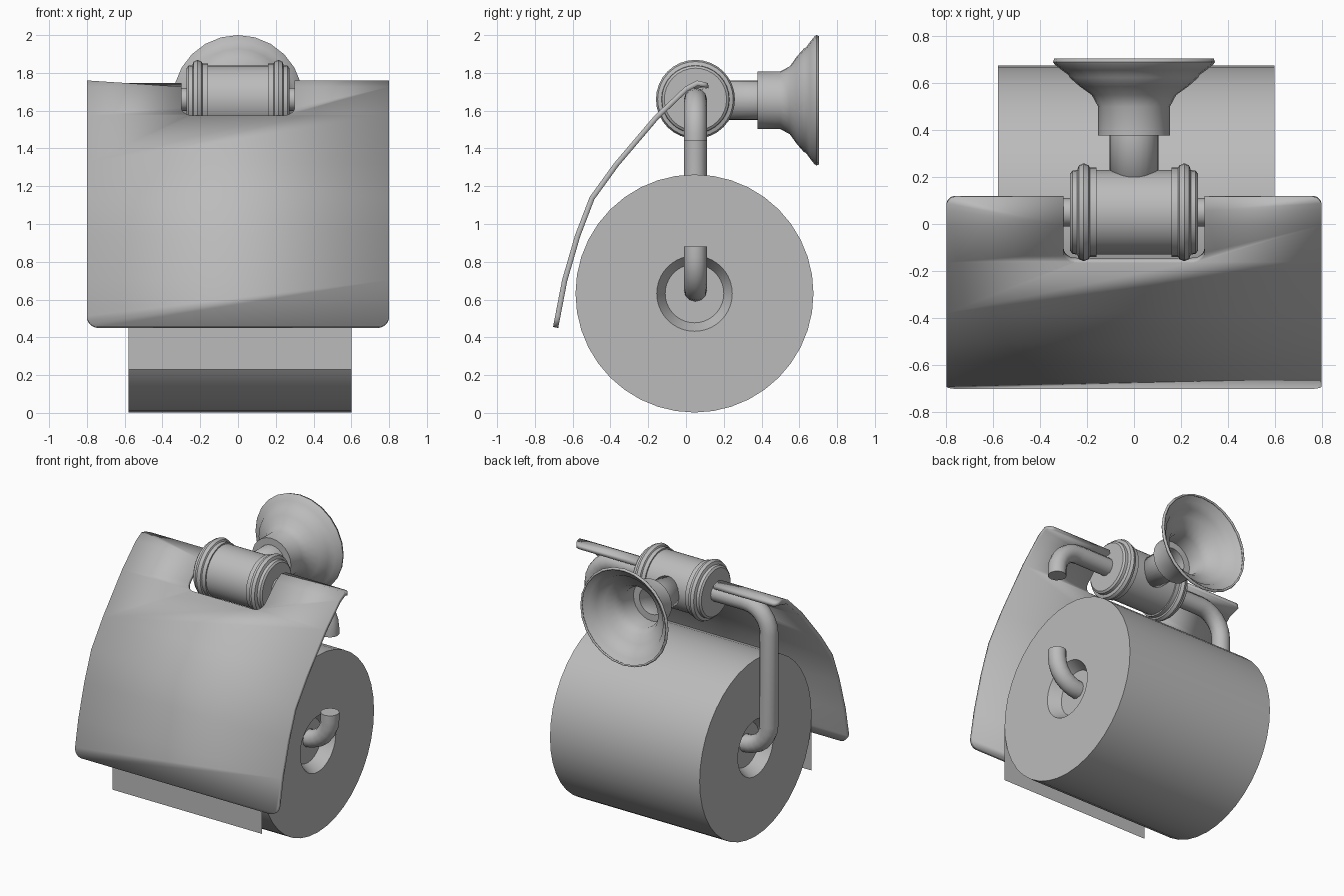
import bpy, bmesh, math
from mathutils import Vector

if "Cube" in bpy.data.objects:
    bpy.data.objects.remove(bpy.data.objects["Cube"])

GREY = (0.5, 0.5, 0.5, 1)
mat = bpy.data.materials.new("plain_grey")
mat.use_nodes = True
mat.diffuse_color = GREY
mat.node_tree.nodes["Principled BSDF"].inputs["Base Color"].default_value = GREY


def finish(bm, name, angle=35):
    """Turn a bmesh into a smooth shaded object with the shared material."""
    mesh = bpy.data.meshes.new(name)
    bm.to_mesh(mesh)
    bm.free()
    mesh.materials.append(mat)
    ob = bpy.data.objects.new(name, mesh)
    bpy.context.collection.objects.link(ob)
    bpy.ops.object.select_all(action="DESELECT")
    ob.select_set(True)
    bpy.context.view_layer.objects.active = ob
    bpy.ops.object.shade_smooth_by_angle(angle=math.radians(angle))
    return ob


def lathe(name, profile, axis, centre, sides):
    """Revolve (distance along axis, radius) pairs about the x or y axis."""
    bm = bmesh.new()
    rings = []
    for d, r in profile:
        ring = []
        for i in range(sides):
            t = math.tau * i / sides
            u, v = r * math.sin(t), r * math.cos(t)
            p = Vector((d, u, v) if axis == "X" else (u, d, v))
            ring.append(bm.verts.new(p + Vector(centre)))
        rings.append(ring)
    for a, b in zip(rings, rings[1:]):
        for i in range(sides):
            j = (i + 1) % sides
            bm.faces.new((a[i], a[j], b[j], b[i]))
    bmesh.ops.remove_doubles(bm, verts=bm.verts, dist=1e-5)
    bmesh.ops.recalc_face_normals(bm, faces=bm.faces)
    return finish(bm, name)


def fillet(corners, steps=6):
    """Round the right-angled corners of a path given as (x, y, radius)."""
    out = []
    for i, (x, y, r) in enumerate(corners):
        p = Vector((x, y))
        if r == 0:
            out.append(p)
            continue
        a = (Vector(corners[i - 1][:2]) - p).normalized()
        b = (Vector(corners[(i + 1) % len(corners)][:2]) - p).normalized()
        c = p + (a + b) * r
        for k in range(steps + 1):
            t = math.pi / 2 * k / steps
            out.append(c - b * r * math.cos(t) - a * r * math.sin(t))
    return out


def rod(name, corners, radius=0.061, y=0.05):
    """Round bar following a filleted path in the xz plane."""
    cu = bpy.data.curves.new(name, "CURVE")
    cu.dimensions = "3D"
    cu.bevel_depth = radius
    cu.bevel_resolution = 4
    cu.use_fill_caps = True
    pts = fillet(corners)
    sp = cu.splines.new("POLY")
    sp.points.add(len(pts) - 1)
    for q, p in zip(sp.points, pts):
        q.co = (p.x, y, p.y, 1)
    cu.materials.append(mat)
    ob = bpy.data.objects.new(name, cu)
    bpy.context.collection.objects.link(ob)


# Paper roll with conical recesses, and the loose sheet hanging in front
lathe("paper_roll", [(-0.5, 0), (-0.5, 0.155), (-0.58, 0.2), (-0.58, 0.63),
                     (0.6, 0.63), (0.6, 0.2), (0.52, 0.155), (0.52, 0)],
      "X", (0, 0.045, 0.632), 40)
bm = bmesh.new()
bm.faces.new([bm.verts.new((x, -0.585, z)) for x, z in
              ((-0.58, 0.23), (0.6, 0.23), (0.6, 0.64), (-0.58, 0.64))])
finish(bm, "loose_sheet")

# Bars: the long arm carrying the roll and the short stub opposite
rod("roll_arm", [(-0.2, 1.66, 0), (-0.69, 1.66, 0.18), (-0.69, 0.65, 0.18),
                 (0.69, 0.65, 0.18), (0.69, 0.88, 0)])
rod("cover_stub", [(0.2, 1.66, 0), (0.69, 1.66, 0.18), (0.69, 1.44, 0)])

# Hub barrel with beaded ends
half = [(0.272, 0), (0.272, 0.165), (0.262, 0.178), (0.242, 0.18),
        (0.235, 0.2), (0.215, 0.209), (0.193, 0.2), (0.188, 0.19),
        (0.16, 0.19), (0.16, 0.18)]
lathe("hub", half + [(-d, r) for d, r in reversed(half)],
      "X", (0, 0.05, 1.66), 32)

# Post and hollow bell-shaped wall flange
flange = lathe("wall_flange",
               [(0.15, 0.105), (0.378, 0.105), (0.378, 0.153), (0.5, 0.153),
                (0.55, 0.18), (0.587, 0.232), (0.624, 0.274), (0.636, 0.28),
                (0.656, 0.308), (0.68, 0.338), (0.69, 0.345), (0.705, 0.34)],
               "Y", (0, 0, 1.655), 24)
shell = flange.modifiers.new("shell", "SOLIDIFY")
shell.thickness = 0.012
shell.offset = -1

# Curved cover: flat notched outline, creased and bent along a side profile
side = [Vector(p) for p in
        ((0.116, 1.746), (0.058, 1.76), (-0.005, 1.727), (-0.164, 1.577),
         (-0.38, 1.323), (-0.51, 1.143), (-0.587, 0.942), (-0.656, 0.704),
         (-0.704, 0.455))]
knots = [0]
for a, b in zip(side, side[1:]):
    knots.append(knots[-1] + (b - a).length)
length = knots[-1]


def bend(s):
    for i in range(len(side) - 1):
        if s <= knots[i + 1] or i == len(side) - 2:
            f = (s - knots[i]) / (knots[i + 1] - knots[i])
            return side[i].lerp(side[i + 1], f)


notch = 0.352
outline = fillet([(-0.8, 0, 0.04), (-0.3, 0, 0), (-0.3, notch, 0.06),
                  (0.3, notch, 0.06), (0.3, 0, 0), (0.8, 0, 0.04),
                  (0.8, length, 0.06), (-0.8, length, 0.06)])
bm = bmesh.new()
bm.faces.new([bm.verts.new((p.x, p.y, 0)) for p in outline])
for s in knots[1:-1]:
    bmesh.ops.bisect_plane(bm, geom=bm.verts[:] + bm.edges[:] + bm.faces[:],
                           dist=1e-5, plane_co=(0, s, 0), plane_no=(0, 1, 0))
for v in bm.verts:
    yz = bend(v.co.y)
    v.co = (v.co.x, yz.x, yz.y)
bmesh.ops.reverse_faces(bm, faces=bm.faces)
cover = finish(bm, "cover")
sheet = cover.modifiers.new("thickness", "SOLIDIFY")
sheet.thickness = 0.028
sheet.offset = -1
